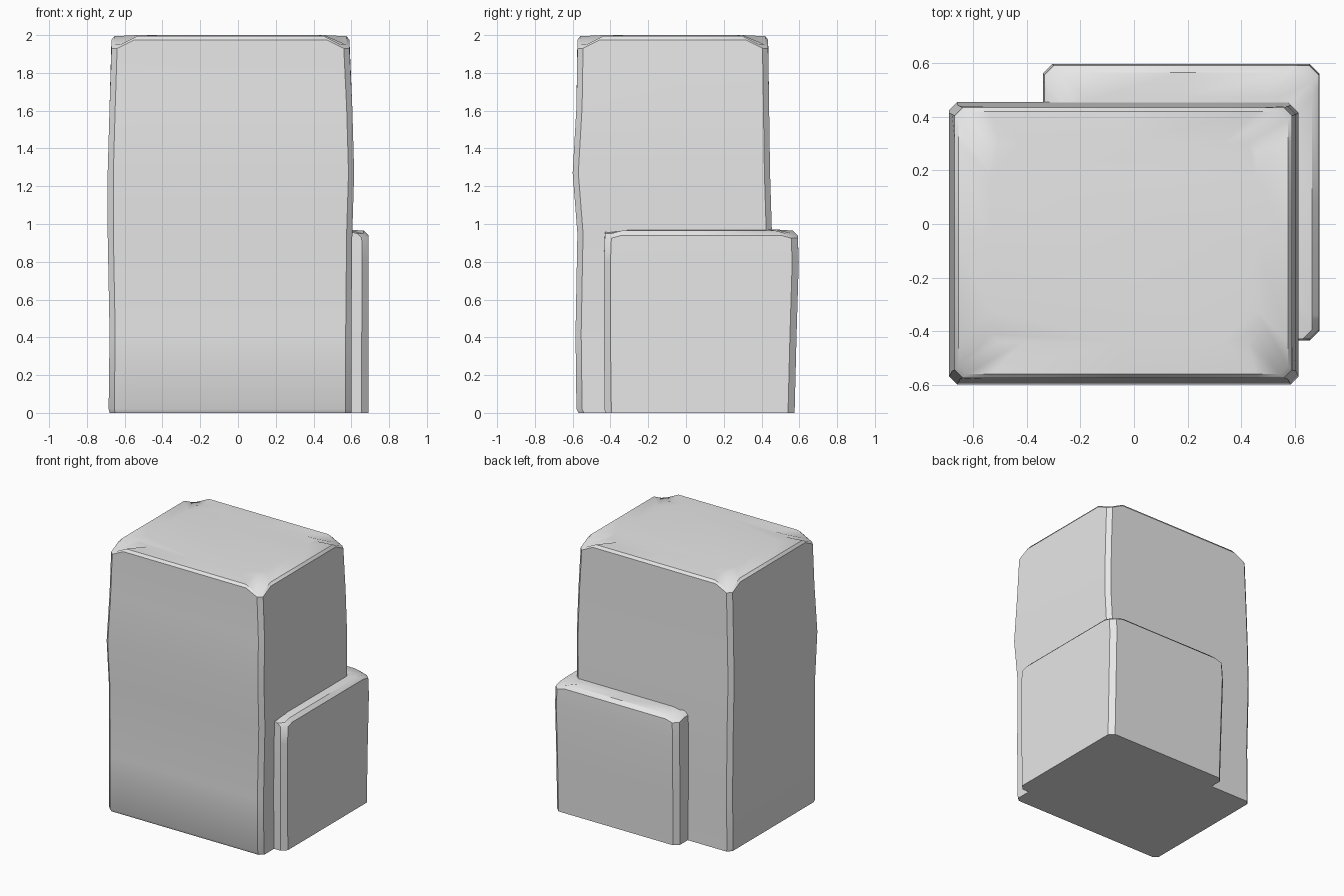
import bpy, bmesh
from mathutils import Vector

cube = bpy.data.objects.get("Cube")
if cube:
    bpy.data.objects.remove(cube, do_unlink=True)

grey = bpy.data.materials.new("light grey")
grey.use_nodes = True
colour = (0.8, 0.8, 0.8, 1)
grey.diffuse_color = colour
grey.node_tree.nodes["Principled BSDF"].inputs["Base Color"].default_value = colour


def outline(x0, x1, y0, y1, cut, ease):
    """Rectangle with cut corners; returns (x, y, is_corner) points."""
    corners = [Vector(p) for p in ((x0, y0), (x1, y0), (x1, y1), (x0, y1))]
    points = []
    for i, a in enumerate(corners):
        b = corners[(i + 1) % 4]
        d = (b - a).normalized()
        for p, corner in ((a + d * cut, True), (a + d * ease, False),
                          ((a + b) / 2, False),
                          (b - d * ease, False), (b - d * cut, True)):
            points.append((p.x, p.y, corner))
    return points


def worn_block(name, levels, cut, ease, drop):
    """Loft outlines (z, x0, x1, y0, y1); the last two sag at the corners."""
    bm = bmesh.new()
    rings = []
    for i, (z, *box) in enumerate(levels):
        sag = drop if i >= len(levels) - 2 else 0
        rings.append([bm.verts.new((x, y, z - sag * corner))
                      for x, y, corner in outline(*box, cut, ease)])
    for low, high in zip(rings, rings[1:]):
        for i in range(len(low)):
            j = (i + 1) % len(low)
            bm.faces.new((low[i], low[j], high[j], high[i]))
    # Close the base, then the top with a shallow inner panel
    bm.faces.new(rings[0][::-1])
    x0, x1, y0, y1 = levels[-1][1:]
    inner = [bm.verts.new((x, y, levels[-1][0] + 0.006)) for x, y, _ in
             outline(x0 + ease, x1 - ease, y0 + ease, y1 - ease, cut, ease)]
    top = rings[-1]
    for i in range(len(top)):
        j = (i + 1) % len(top)
        bm.faces.new((top[i], top[j], inner[j], inner[i]))
    bm.faces.new(inner)
    bmesh.ops.recalc_face_normals(bm, faces=bm.faces)
    mesh = bpy.data.meshes.new(name)
    bm.to_mesh(mesh)
    bm.free()
    mesh.materials.append(grey)
    obj = bpy.data.objects.new(name, mesh)
    bpy.context.collection.objects.link(obj)
    bpy.ops.object.select_all(action='DESELECT')
    obj.select_set(True)
    bpy.context.view_layer.objects.active = obj
    bpy.ops.object.shade_smooth_by_angle(angle=0.6)
    return obj


# Tall block with slightly bulging sides
tall = worn_block("tall_block", [
    (0.0, -0.68, 0.60, -0.57, 0.45),
    (0.02, -0.685, 0.60, -0.58, 0.45),
    (0.42, -0.68, 0.60, -0.585, 0.45),
    (0.95, -0.69, 0.605, -0.575, 0.455),
    (1.27, -0.69, 0.615, -0.60, 0.445),
    (1.62, -0.68, 0.605, -0.58, 0.44),
    (1.975, -0.67, 0.59, -0.575, 0.435),
    (1.994, -0.655, 0.575, -0.56, 0.42),
], 0.03, 0.12, 0.045)

# Low block overlapping its back left corner
low = worn_block("low_block", [
    (0.0, -0.33, 0.69, -0.43, 0.575),
    (0.40, -0.335, 0.69, -0.435, 0.585),
    (0.80, -0.34, 0.692, -0.435, 0.597),
    (0.94, -0.335, 0.69, -0.43, 0.592),
    (0.965, -0.31, 0.665, -0.43, 0.565),
], 0.035, 0.09, 0.015)
